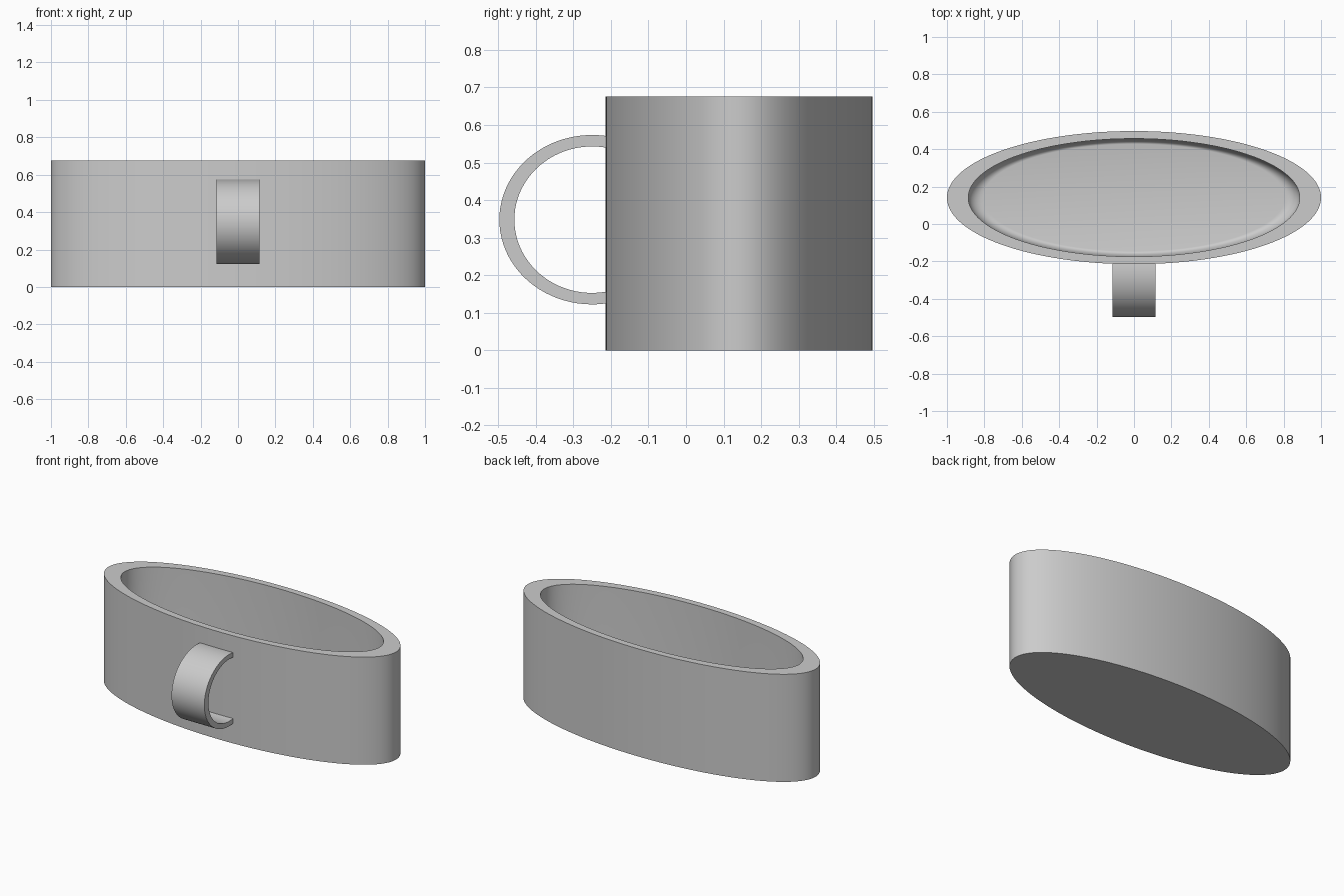
import bpy
import bmesh
from math import sin, cos, pi, radians, acos

cube = bpy.data.objects.get("Cube")
if cube:
    bpy.data.objects.remove(cube, do_unlink=True)

# Single grey material
grey = bpy.data.materials.new("plain grey")
grey.use_nodes = True
colour = (0.6, 0.6, 0.6, 1)
grey.diffuse_color = colour
grey.node_tree.nodes["Principled BSDF"].inputs["Base Color"].default_value = colour


def finish(bm, name):
    """Turn a bmesh into a smooth-shaded object with sharp edges kept."""
    bmesh.ops.recalc_face_normals(bm, faces=bm.faces)
    mesh = bpy.data.meshes.new(name)
    bm.to_mesh(mesh)
    bm.free()
    mesh.materials.append(grey)
    obj = bpy.data.objects.new(name, mesh)
    bpy.context.collection.objects.link(obj)
    bpy.ops.object.select_all(action="DESELECT")
    obj.select_set(True)
    bpy.context.view_layer.objects.active = obj
    bpy.ops.object.shade_smooth_by_angle(angle=radians(35))
    return obj


def bridge(bm, a, b):
    """Join two closed rings of vertices with quads."""
    n = len(a)
    for i in range(n):
        j = (i + 1) % n
        bm.faces.new((a[i], a[j], b[j], b[i]))


# Oval cup: outer wall, flat rim, inner wall, rounded floor corner
RX, RY, CY, HEIGHT = 1.0, 0.356, 0.141, 0.676
INNER, FLOOR, FILLET, SIDES = 0.886, 0.06, 0.08, 128
profile = [(1, 0), (1, HEIGHT), (INNER, HEIGHT)]
for k in range(9):
    a = k / 8 * pi / 2
    profile.append((INNER - FILLET * (1 - cos(a)), FLOOR + FILLET * (1 - sin(a))))

bm = bmesh.new()
rings = []
for r, z in profile:
    angles = [2 * pi * i / SIDES for i in range(SIDES)]
    rings.append([bm.verts.new((RX * r * cos(t), CY + RY * r * sin(t), z)) for t in angles])
for lower, upper in zip(rings, rings[1:]):
    bridge(bm, lower, upper)
bm.faces.new(rings[0])
bm.faces.new(rings[-1])
finish(bm, "cup_body")

# Handle: wide flat band bent in an arc, ends buried in the front wall
HALF_WIDTH, HY, HZ, END_Y = 0.114, -0.25, 0.348, -0.2
STEPS = 48


def arc(ry, rz):
    """Points on an oval arc that starts and stops at END_Y."""
    start = acos((END_Y - HY) / ry)
    return [(HY + ry * cos(t), HZ + rz * sin(t))
            for t in (start + (2 * pi - 2 * start) * i / STEPS for i in range(STEPS + 1))]


bm = bmesh.new()
sections = []
for outer, inner in zip(arc(0.247, 0.2255), arc(0.207, 0.195)):
    corners = ((-HALF_WIDTH, outer), (HALF_WIDTH, outer), (HALF_WIDTH, inner), (-HALF_WIDTH, inner))
    sections.append([bm.verts.new((x, y, z)) for x, (y, z) in corners])
for a, b in zip(sections, sections[1:]):
    bridge(bm, a, b)
bm.faces.new(sections[0])
bm.faces.new(sections[-1])
finish(bm, "handle")
